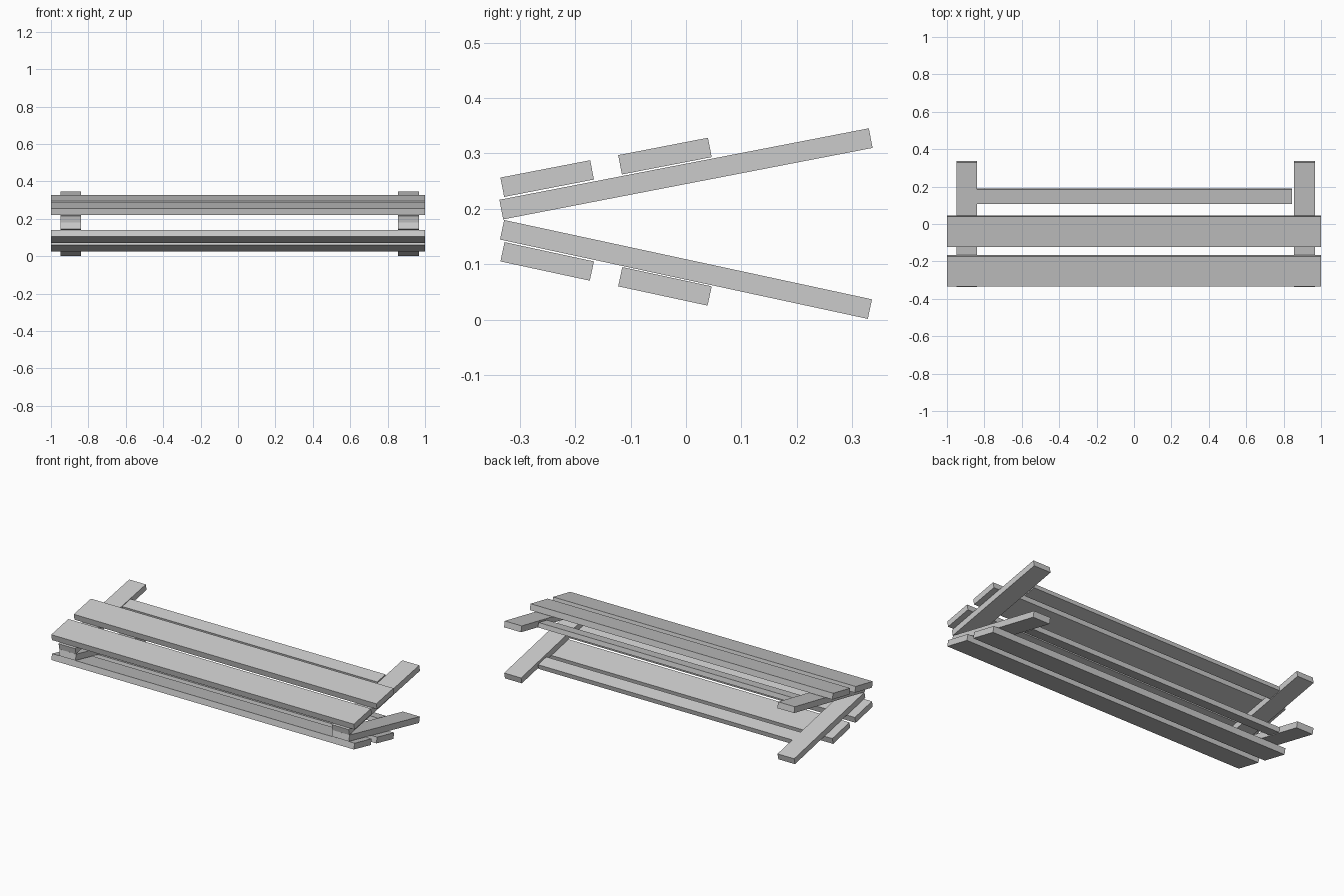
import bpy
from math import radians

if "Cube" in bpy.data.objects:
    bpy.data.objects.remove(bpy.data.objects["Cube"])


def board(name, x0, x1, y, z, width, thick, tilt):
    """Plank spanning x0..x1, tilted about the x axis."""
    bpy.ops.mesh.primitive_cube_add(size=1, location=((x0 + x1) / 2, y, z),
                                    rotation=(radians(tilt), 0, 0))
    ob = bpy.context.object
    ob.name = name
    ob.scale = (x1 - x0, width, thick)
    bpy.ops.object.transform_apply(location=False, rotation=False, scale=True)
    return ob


# frame: label, battens centre z, tilt, slat centres (y, z), rail (y, z)
frames = [
    ("upper", 0.263, 10.95, [(-0.2505, 0.2545), (-0.038, 0.295)], (0.149, 0.292)),
    ("lower", 0.0905, -12.17, [(-0.2505, 0.105), (-0.038, 0.060)], (0.149, 0.058)),
]

for label, z, tilt, slats, rail in frames:
    # cross battens at both ends
    board(label + "_batten_left", -0.95, -0.84, 0, z, 0.679, 0.036, tilt)
    board(label + "_batten_right", 0.855, 0.967, 0, z, 0.679, 0.036, tilt)
    # full-length slats on the outer faces
    for i, (sy, sz) in enumerate(slats):
        board(f"{label}_slat_{i + 1}", -1, 1, sy, sz, 0.165, 0.0355, tilt)
    # narrow rail between the battens
    board(label + "_rail", -0.84, 0.845, rail[0], rail[1], 0.08, 0.028, tilt)
